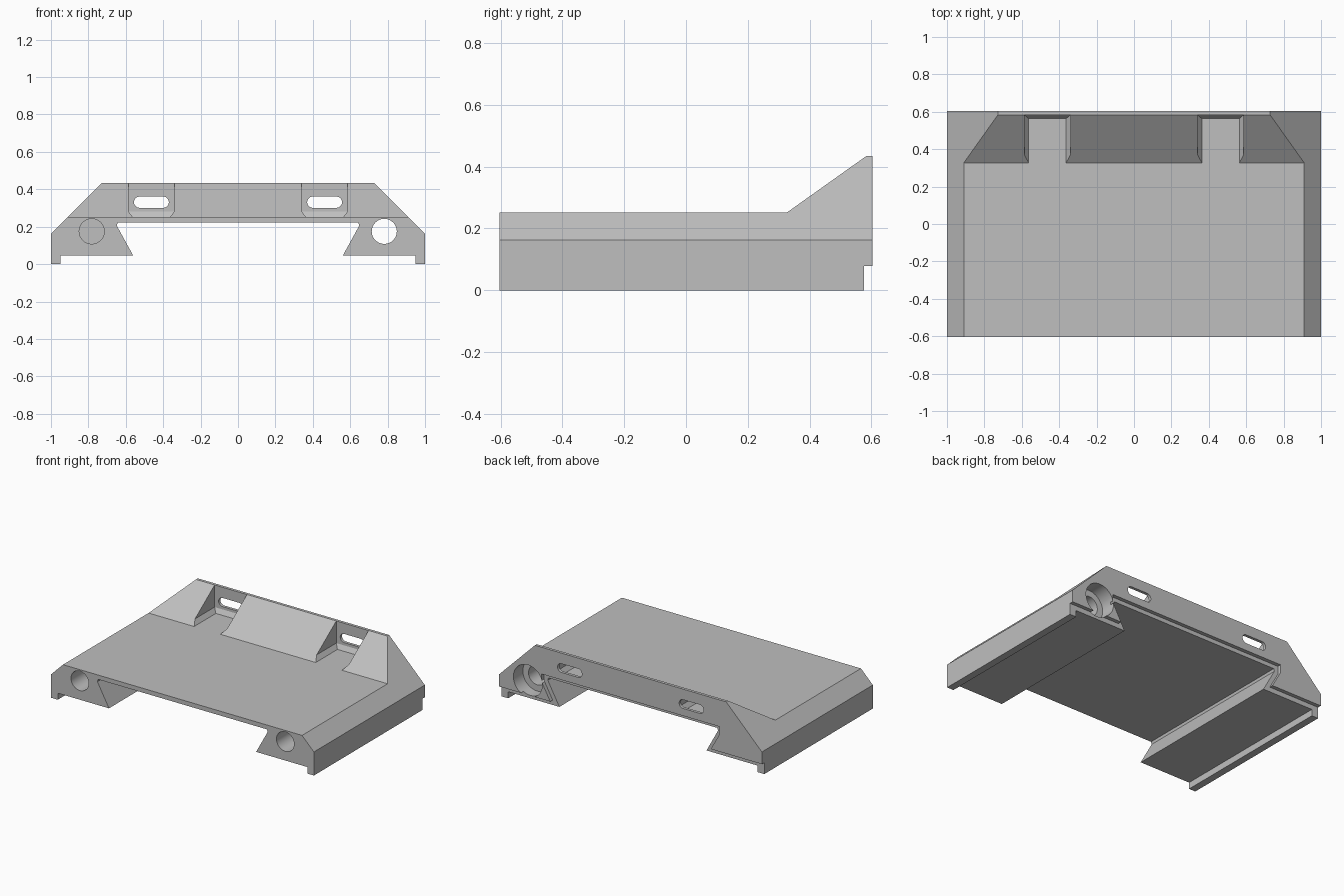
import bpy
import bmesh
from math import sin, cos, pi

cube = bpy.data.objects.get("Cube")
if cube:
    bpy.data.objects.remove(cube, do_unlink=True)

grey = bpy.data.materials.new("matte grey")
grey.use_nodes = True
colour = (0.52, 0.52, 0.52, 1)
grey.diffuse_color = colour
grey.node_tree.nodes["Principled BSDF"].inputs["Base Color"].default_value = colour


def loft(name, rings):
    """Closed solid through matching rings of points."""
    bm = bmesh.new()
    loops = [[bm.verts.new(p) for p in ring] for ring in rings]
    n = len(loops[0])
    for a, b in zip(loops, loops[1:]):
        for i in range(n):
            j = (i + 1) % n
            bm.faces.new((a[i], a[j], b[j], b[i]))
    bm.faces.new(loops[0][::-1])
    bm.faces.new(loops[-1])
    bmesh.ops.recalc_face_normals(bm, faces=bm.faces)
    mesh = bpy.data.meshes.new(name)
    bm.to_mesh(mesh)
    bm.free()
    mesh.materials.append(grey)
    obj = bpy.data.objects.new(name, mesh)
    bpy.context.collection.objects.link(obj)
    return obj


def along_y(name, profile, y0, y1):
    return loft(name, [[(x, y, z) for x, z in profile] for y in (y0, y1)])


def mirrored(half):
    return half + [(-x, z) for x, z in reversed(half)]


def stadium(cx, cz, r, half_straight=0, steps=24):
    """Circle, or rounded slot when half_straight is set."""
    pts = []
    for side in (1, -1):
        for i in range(steps + 1 if half_straight else steps):
            a = -pi / 2 + pi * i / steps + (0 if side > 0 else pi)
            pts.append((cx + side * half_straight + r * cos(a), cz + r * sin(a)))
    return pts


BACK, STEP, WALL = 0.603, 0.577, 0.583
DECK, TOP = 0.252, 0.434

# Main block with sloping shoulders
body = along_y("mounting_plate", mirrored([(1, 0), (1, 0.162), (0.728, TOP)]), -BACK, BACK)

# Space above the deck and the ramp
ramp = [(-0.8, DECK), (0.327, DECK), (WALL, TOP), (WALL, 0.6), (-0.8, 0.6)]
cutters = [loft("ramp_cutter", [[(x, y, z) for y, z in ramp] for x in (-1.2, 1.2)])]

# Dovetail channel between the side feet
channel = mirrored([(0.95, -0.1), (0.95, 0.045), (0.56, 0.045), (0.648, 0.205), (0.643, 0.222)])
cutters.append(along_y("channel_cutter", channel, -0.8, 0.8))

# Wider stepped relief at the back
relief = mirrored([(1.2, -0.2), (1.2, 0.078), (0.611, 0.078), (0.676, 0.195), (0.676, 0.25)])
cutters.append(along_y("relief_cutter", relief, STEP, 0.8))

for s in (1, -1):
    # Ramp pocket with chamfered floor edges
    cx = s * 0.463
    rings = [[(cx - w, 0.2, z), (cx + w, 0.2, z), (cx + w, y, z), (cx - w, y, z)]
             for w, y, z in ((0.1, 0.563, DECK), (0.123, WALL, 0.282), (0.123, WALL, 0.5))]
    cutters.append(loft("pocket_cutter", rings))
    # Rounded slot through the back wall
    cutters.append(along_y("slot_cutter", stadium(cx, 0.331, 0.03, 0.063), 0.5, 0.8))
    # Round bore: through on one side, blind on the other
    bore_end = 0.8 if s > 0 else 0.5
    cutters.append(along_y("bore_cutter", stadium(s * 0.782, 0.175, 0.067), -0.8, bore_end))

# Wide counterbore behind the through hole
cutters.append(along_y("counterbore_cutter", stadium(0.782, 0.175, 0.11), 0.5, 0.8))

bpy.context.view_layer.objects.active = body
for cutter in cutters:
    cutter.hide_render = True
    mod = body.modifiers.new(cutter.name, 'BOOLEAN')
    mod.operation = 'DIFFERENCE'
    mod.solver = 'EXACT'
    mod.object = cutter
    bpy.ops.object.modifier_apply(modifier=mod.name)
    bpy.data.objects.remove(cutter, do_unlink=True)

# Smooth the bores, keep the machined edges sharp
bpy.ops.object.select_all(action='DESELECT')
body.select_set(True)
bpy.ops.object.shade_smooth_by_angle(angle=pi / 9)
